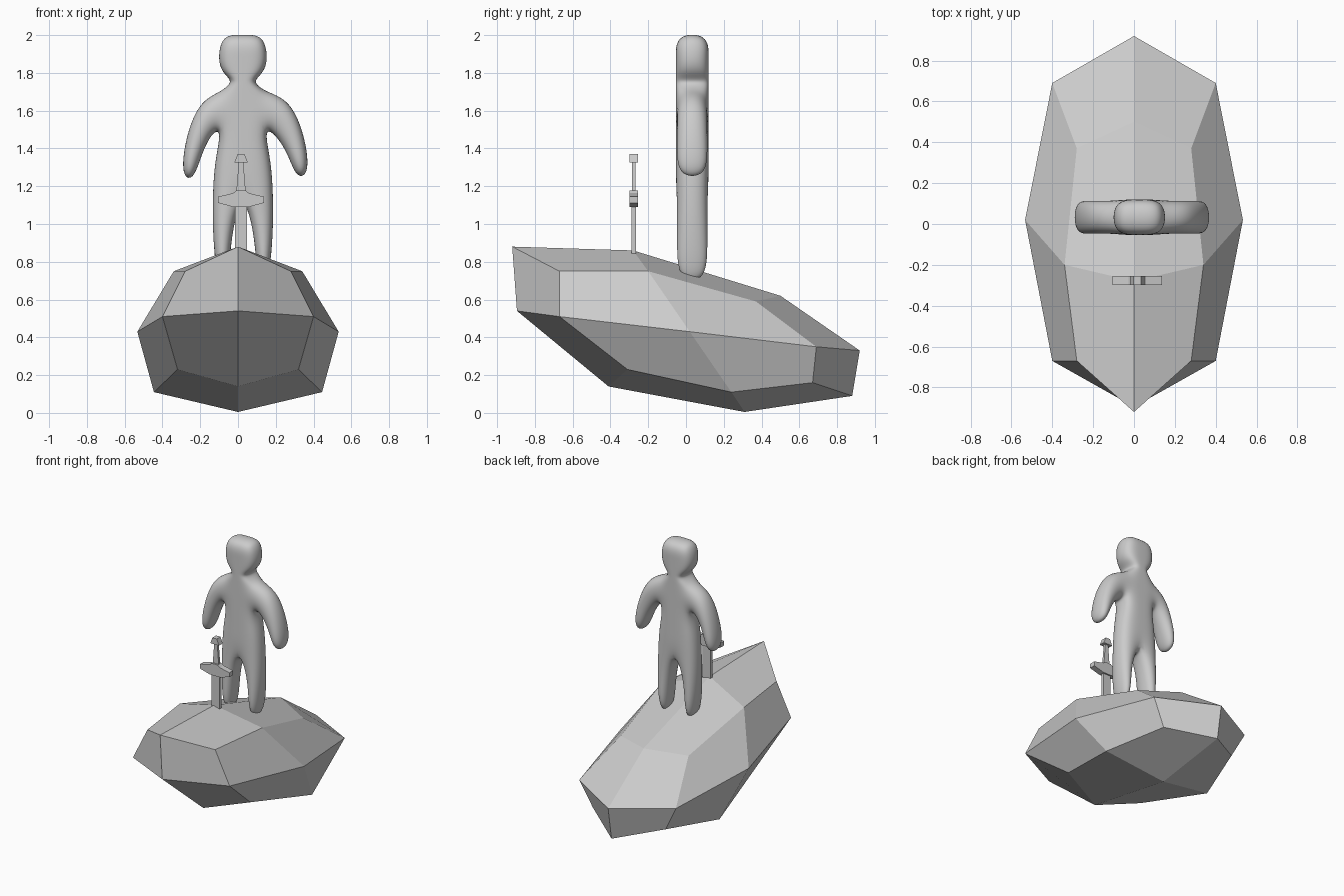
import bpy, bmesh

if "Cube" in bpy.data.objects:
    bpy.data.objects.remove(bpy.data.objects["Cube"])

def finish(name, bm):
    bmesh.ops.recalc_face_normals(bm, faces=bm.faces)
    me = bpy.data.meshes.new(name)
    bm.to_mesh(me)
    bm.free()
    ob = bpy.data.objects.new(name, me)
    bpy.context.collection.objects.link(ob)
    return ob

def thicken(bm, depth):
    """Extrude flat xz faces along y by depth."""
    res = bmesh.ops.extrude_face_region(bm, geom=bm.faces[:], use_keep_orig=True)
    vs = [v for v in res["geom"] if isinstance(v, bmesh.types.BMVert)]
    bmesh.ops.translate(bm, verts=vs, vec=(0, depth, 0))

def slab(name, outline, y, half):
    """Prism with an xz outline, centred at y."""
    bm = bmesh.new()
    bm.faces.new([bm.verts.new((x, y - half, z)) for x, z in outline])
    thicken(bm, 2 * half)
    return finish(name, bm)

# Rock: middle profile (y, z) and mirrored side ring (x, y, z) closing on a centre point
profile = [(-.92, .88), (-.28, .86), (.5, .62), (.92, .33),
           (.88, .09), (.31, .005), (-.41, .14), (-.895, .54)]
side = [(.28, -.67, .75), (.34, -.2, .75), (.28, .37, .59), (.40, .69, .35),
        (.30, .67, .16), (.445, .24, .11), (.32, -.31, .23), (.40, -.67, .51)]
bm = bmesh.new()
mid = [bm.verts.new((0, y, z)) for y, z in profile]
for s in (-1, 1):
    ring = [bm.verts.new((s * x, y, z)) for x, y, z in side]
    tip = bm.verts.new((s * .533, .02, .43))
    for i in range(8):
        j = (i + 1) % 8
        bm.faces.new((mid[i], mid[j], ring[j], ring[i]))
    for i in range(1, 8, 2):
        bm.faces.new((ring[i], ring[(i + 1) % 8], ring[(i + 2) % 8], tip))
finish("rock", bm)

# Figure: flat half cage (inner/outer pairs), mirrored, thickened and subdivided
body = [((0, 2.007), (.112, 2.007)), ((0, 1.88), (.14, 1.88)), ((0, 1.80), (.115, 1.80)),
        ((0, 1.755), (.052, 1.755)), ((0, 1.71), (.11, 1.71)), ((0, 1.50), (.115, 1.50)),
        ((0, 1.34), (.155, 1.34)), ((0, 1.18), (.168, 1.14)),
        ((.062, .92), (.163, .92)), ((.072, .685), (.138, .685))]
arm = [((.115, 1.50), (.11, 1.71)), ((.165, 1.47), (.235, 1.66)),
       ((.215, 1.365), (.312, 1.45)), ((.262, 1.22), (.33, 1.245))]
cx, y0, depth = .026, -.054, .174
bm = bmesh.new()
cache = {}

def vert(x, z, s):
    x *= s
    if x > .2:            # one arm hangs a little wider
        x, z = x * 1.08, z + .01
    key = (round(x, 4), z)
    if key not in cache:
        cache[key] = bm.verts.new((x + cx, y0, z))
    return cache[key]

for s in (-1, 1):
    for strip in (body, arm):
        for (a, b), (c, d) in zip(strip, strip[1:]):
            bm.faces.new([vert(x, z, s) for x, z in (a, b, d, c)])
thicken(bm, depth)
figure = finish("standing_figure", bm)
sub = figure.modifiers.new("smooth", 'SUBSURF')
sub.levels = sub.render_levels = 3
for p in figure.data.polygons:
    p.use_smooth = True

# Sword stuck in the rock
sx, sy = .016, -.277

def sym(right):
    """Mirror the right half of an outline about the sword axis."""
    return [(sx + x, z) for x, z in right] + [(sx - x, z) for x, z in reversed(right)]

slab("sword_pommel", sym([(.018, 1.37), (.036, 1.325)]), sy, .022)
slab("sword_grip", sym([(.012, 1.33), (.025, 1.17)]), sy, .009)
slab("sword_guard", sym([(.025, 1.177), (.042, 1.163), (.121, 1.145),
                         (.121, 1.112), (.042, 1.09)]), sy, .022)
slab("sword_blade", sym([(.032, 1.10), (.032, .78), (.004, .72)]), sy, .011)
